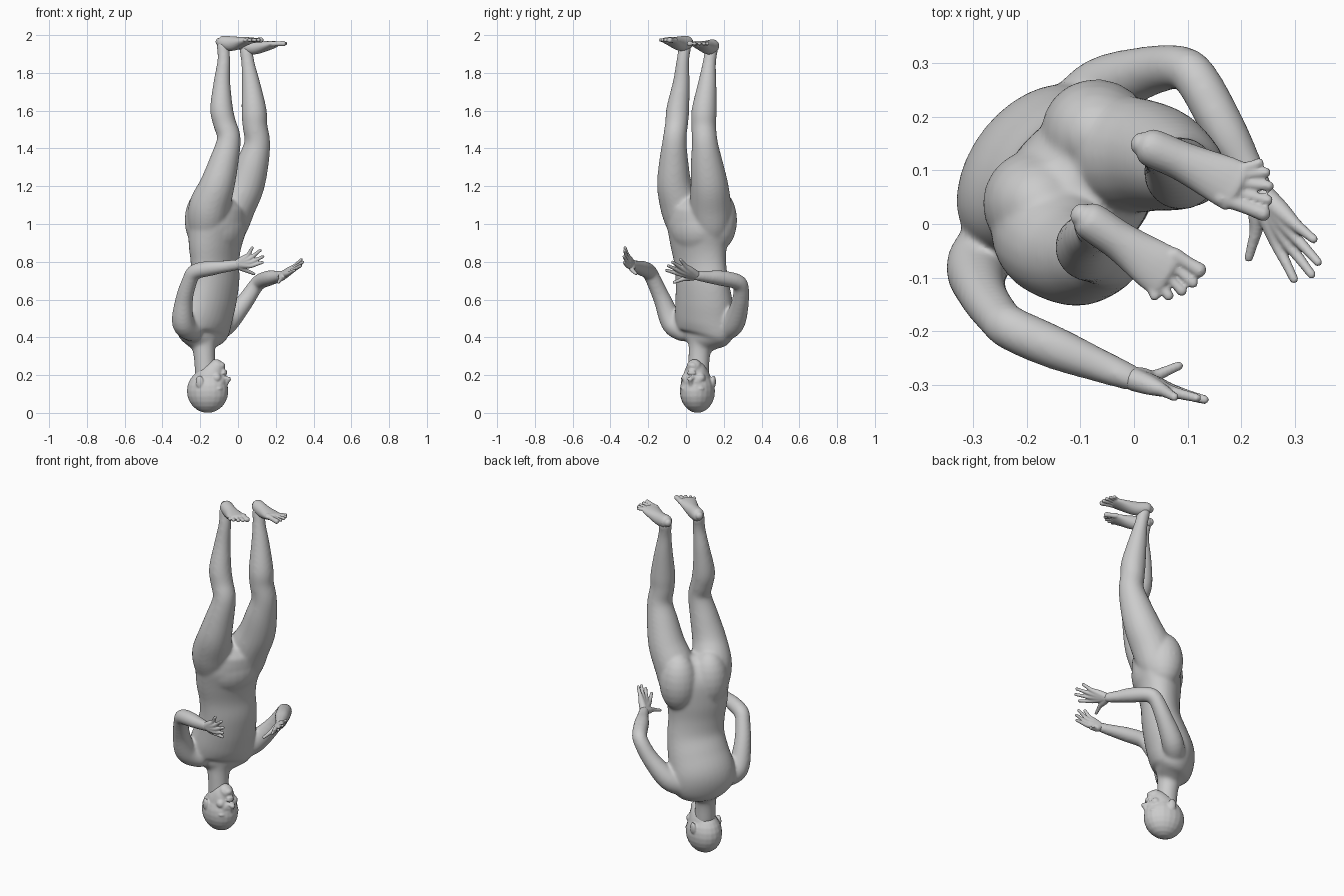
import bpy, bmesh, math
from mathutils import Vector, Matrix

SIDE = Vector((0.64, 0.77, 0))      # across the body
FRONT = Vector((0.77, -0.64, 0))    # chest direction
FACE = Vector((0.945, -0.33, 0))    # gaze direction
EAR = Vector((0.33, 0.945, 0))      # across the head
UP = Vector((0, 0, 1))
bm = bmesh.new()


def spline(pts, steps):
    """Catmull-Rom through rows of numbers."""
    out = []
    for i in range(len(pts) - 1):
        p0, p1, p2 = pts[max(i - 1, 0)], pts[i], pts[i + 1]
        p3 = pts[min(i + 2, len(pts) - 1)]
        for k in range(steps):
            t = k / steps
            out.append([0.5 * (2 * b + (c - a) * t + (2 * a - 5 * b + 4 * c - d) * t * t
                        + (3 * b - a - 3 * c + d) * t ** 3) for a, b, c, d in zip(p0, p1, p2, p3)])
    return out + [list(pts[-1])]


def limb(pts, ref=SIDE, n=20, steps=5):
    """Loft of ellipses; rows are x, y, z, radius along ref, other radius."""
    rows = spline([p if len(p) == 5 else (*p, p[3]) for p in pts], steps)
    pos = [Vector(r[:3]) for r in rows]
    frames = []
    for i, r in enumerate(rows):
        t = (pos[min(i + 1, len(pos) - 1)] - pos[max(i - 1, 0)]).normalized()
        frames.append((pos[i], t, r[3], r[4]))
    # rounded ends
    ends = []
    for (p, t, a, b), sgn in ((frames[0], -1), (frames[-1], 1)):
        m = min(a, b)
        ends.append([(p + t * sgn * m * o, t, a * s, b * s) for o, s in ((0.4, 0.86), (0.7, 0.5), (0.8, 0.1))])
    frames = ends[0][::-1] + frames + ends[1]
    rings = []
    for p, t, a, b in frames:
        u = (ref - t * ref.dot(t)).normalized()
        v = t.cross(u)
        rings.append([bm.verts.new(p + u * a * math.cos(2 * math.pi * k / n) + v * b * math.sin(2 * math.pi * k / n))
                      for k in range(n)])
    for r0, r1 in zip(rings, rings[1:]):
        for k in range(n):
            bm.faces.new((r0[k], r0[(k + 1) % n], r1[(k + 1) % n], r1[k]))
    bm.faces.new(rings[0][::-1])
    bm.faces.new(rings[-1])


def blob(center, radii, x=FRONT, y=SIDE):
    """Ellipsoid with its axes along x, y and up."""
    m = Matrix((x * radii[0], y * radii[1], UP * radii[2])).transposed().to_4x4()
    m.translation = center
    bmesh.ops.create_uvsphere(bm, u_segments=20, v_segments=12, radius=1, matrix=m)


def finish(name, voxel, rounds):
    """Turn everything drawn so far into one fused, smooth part."""
    bmesh.ops.recalc_face_normals(bm, faces=bm.faces)
    mesh = bpy.data.meshes.new(name)
    bm.to_mesh(mesh)
    bm.clear()
    ob = bpy.data.objects.new(name, mesh)
    bpy.context.collection.objects.link(ob)
    fuse = ob.modifiers.new("fuse", 'REMESH')
    fuse.mode = 'VOXEL'
    fuse.voxel_size = voxel
    fuse.use_smooth_shade = True
    soft = ob.modifiers.new("soften", 'SMOOTH')
    soft.factor = 0.5
    soft.iterations = rounds


# torso, from the neck root (low) to the pelvis (high)
limb([(-.18, .077, .345, .066, .058), (-.184, .086, .375, .12, .08), (-.188, .1, .42, .172, .108),
      (-.179, .102, .5, .178, .126), (-.147, .095, .6, .168, .12), (-.123, .084, .7, .158, .108),
      (-.122, .075, .8, .156, .106), (-.12, .067, .9, .17, .12), (-.105, .062, 1.0, .182, .132),
      (-.09, .055, 1.06, .165, .122)], n=32)
blob(Vector((-.068, .037, .985)), (.09, .14, .135))                          # lower belly
for s in (-1, 1):
    blob(Vector((-.122, .1, 1.02)) + SIDE * s * .085, (.108, .104, .165))    # buttocks
# legs
limb([(-.15, .01, .9, .07), (-.162, -.001, .99, .1), (-.151, -.026, 1.09, .11), (-.112, -.06, 1.2, .094),
      (-.077, -.065, 1.32, .079), (-.048, -.06, 1.45, .063), (-.07, -.05, 1.53, .061), (-.087, -.043, 1.61, .061),
      (-.085, -.025, 1.75, .045), (-.075, -.016, 1.87, .034), (-.08, -.004, 1.945, .034)])
limb([(-.06, .125, .9, .07), (-.045, .135, .99, .1), (-.018, .13, 1.09, .11), (.038, .124, 1.2, .101),
      (.077, .11, 1.32, .086), (.102, .1, 1.43, .069), (.09, .094, 1.52, .066), (.085, .096, 1.6, .067),
      (.069, .112, 1.74, .05), (.053, .123, 1.85, .036), (.042, .135, 1.925, .035)])
# arms
limb([(-.24, -.01, .43, .055), (-.29, -.072, .475, .06), (-.285, -.125, .6, .047), (-.252, -.175, .71, .041),
      (-.225, -.197, .748, .042), (-.15, -.23, .765, .041), (-.07, -.262, .775, .033), (0, -.289, .785, .024, .03)],
     ref=FRONT)
limb([(-.12, .2, .43, .055), (-.06, .252, .475, .06), (.03, .286, .58, .047), (.092, .291, .67, .041),
      (.122, .262, .698, .042), (.17, .175, .715, .041), (.205, .115, .72, .033), (.237, .056, .727, .027)],
     ref=FRONT)
# neck
limb([(-.172, .066, .2, .056), (-.178, .07, .3, .057), (-.182, .078, .36, .066), (-.184, .088, .42, .085)])
finish("body", 0.0075, 18)

# feet and toes
FEET = [
    ([(-.1, .018, 1.965, .022, .022), (-.082, .006, 1.961, .035, .036), (-.025, -.033, 1.955, .037, .038),
      (.035, -.075, 1.967, .047, .024), (.062, -.092, 1.972, .049, .017)],
     [(.13, -.093), (.116, -.115), (.095, -.13), (.07, -.139), (.044, -.139)]),
    ([(.012, .15, 1.943, .022, .022), (.03, .143, 1.943, .035, .035), (.09, .117, 1.935, .037, .037),
      (.165, .082, 1.946, .047, .024), (.192, .068, 1.953, .049, .017)],
     [(.25, .013), (.256, .04), (.258, .067), (.252, .092), (.239, .11)])]
for name, side, (rows, tips) in zip(("left_foot", "right_foot"), (1, -1), FEET):
    limb(rows)
    ball = Vector(rows[-1][:3])
    for i, (x, y) in enumerate(tips):
        base = ball + SIDE * side * (.034 - .018 * i) - FRONT * .012
        r = .0155 if i == 0 else .0105
        tip = Vector((x, y, base.z + .002)) - FRONT * r * .6
        limb([(*base, r), (*base.lerp(tip, .55), r * .85), (*tip, r * .95)], n=12, steps=3)
    finish(name, 0.004, 3)

# hands: wrist, then knuckle and tip of each finger, thumb last
HANDS = [
    ((-.006, -.288, .787),
     [((.07, -.31, .779), (.13, -.328, .797)), ((.073, -.312, .799), (.133, -.328, .828)),
      ((.066, -.312, .819), (.118, -.325, .861)), ((.053, -.31, .834), (.076, -.323, .875)),
      ((.036, -.285, .757), (.085, -.264, .736))]),
    ((.235, .06, .727),
     [((.268, -.04, .737), (.299, -.104, .755)), ((.286, -.034, .752), (.332, -.095, .779)),
      ((.297, -.02, .766), (.344, -.072, .799)), ((.3, 0, .776), (.336, -.029, .812)),
      ((.228, -.012, .71), (.214, -.064, .691))])]
for name, (wrist, fingers) in zip(("left_hand", "right_hand"), HANDS):
    w = Vector(wrist)
    for knuckle, tip in fingers:
        k, t = Vector(knuckle), Vector(tip)
        limb([(*w.lerp(k, .1), .022), (*w.lerp(k, .6), .0185), (*k, .0125), (*k.lerp(t, .55), .0098), (*t, .0085)],
             ref=UP, n=12, steps=3)
    finish(name, 0.004, 3)

# head: cranium, then the face by height, forward shift, half width, half depth
HC = Vector((-.157, .059, 0))


def on_face(fwd, lat, z, radii):
    blob(HC + FACE * fwd + EAR * lat + UP * z, radii, FACE, EAR)


on_face(-.004, 0, .116, (.112, .091, .116))
face = [(.1, .005, .07, .09), (.14, .008, .075, .093), (.18, .012, .073, .09), (.21, .026, .064, .073),
        (.233, .04, .053, .058), (.248, .052, .04, .043)]
limb([(*(HC + FACE * f + UP * z), a, b) for z, f, a, b in face], ref=EAR, n=28)
limb([(*(HC + FACE * .094 + UP * .14), .011), (*(HC + FACE * .104 + UP * .163), .012),
      (*(HC + FACE * .113 + UP * .18), .015)], ref=EAR, n=12)      # nose
on_face(.072, 0, .165, (.032, .05, .04))          # middle of the face
on_face(.091, 0, .209, (.014, .026, .007))        # lips
on_face(.089, 0, .222, (.014, .022, .007))
on_face(.076, 0, .25, (.018, .024, .018))         # chin
for s in (-1, 1):
    on_face(.074, .034 * s, .128, (.022, .032, .012))     # brow
    on_face(.074, .033 * s, .154, (.018, .018, .009))     # eyelid
    on_face(.06, .04 * s, .185, (.026, .026, .026))       # cheek
    on_face(.1, .012 * s, .184, (.012, .009, .008))       # nostril wing
    on_face(-.02, .085 * s, .165, (.022, .012, .034))     # ear
finish("head", 0.005, 6)
